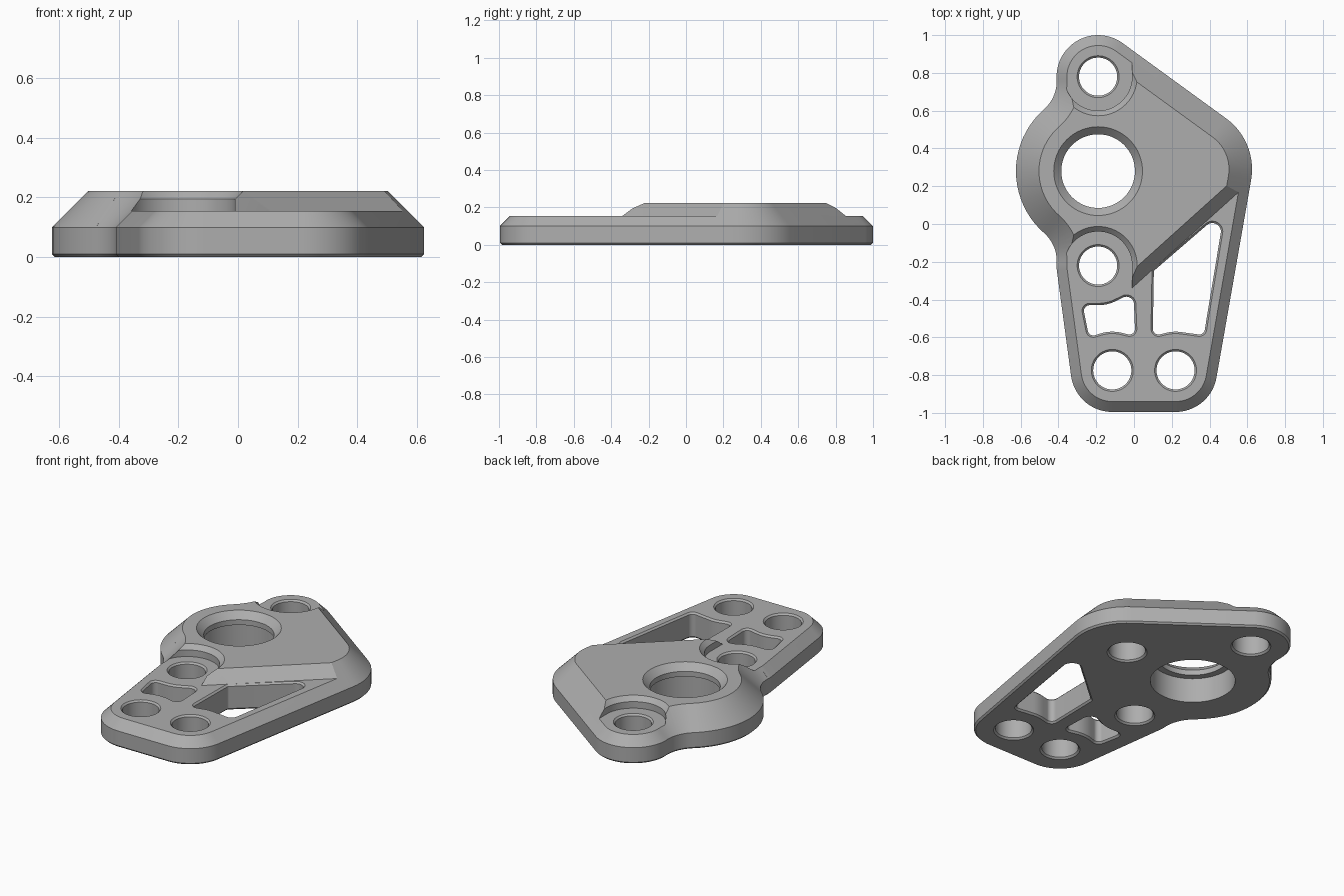
import bpy, bmesh, math
from mathutils import Vector

cube = bpy.data.objects.get("Cube")
if cube:
    bpy.data.objects.remove(cube, do_unlink=True)

STEP = math.radians(5)

metal = bpy.data.materials.new("grey_metal")
metal.use_nodes = True
grey = (0.42, 0.42, 0.42, 1)
metal.diffuse_color = grey
metal.node_tree.nodes["Principled BSDF"].inputs["Base Color"].default_value = grey


def outline(circles):
    """Belt around circles (x, y, r), counter-clockwise; negative r is a concave arc.
    Returns points with their outward normals."""
    if len(circles) == 1:
        x, y, r = circles[0]
        count = 64
        normals = [Vector((math.cos(k * math.tau / count), math.sin(k * math.tau / count)))
                   for k in range(count)]
        return [(Vector((x, y)) + r * n, n) for n in normals]
    tangents = []
    for i, (x, y, r) in enumerate(circles):
        x2, y2, r2 = circles[(i + 1) % len(circles)]
        d = Vector((x2 - x, y2 - y))
        a = max(-1, min(1, (r - r2) / d.length))
        d.normalize()
        n = a * d + math.sqrt(1 - a * a) * Vector((d.y, -d.x))
        tangents.append(math.atan2(n.y, n.x))
    points = []
    for i, (x, y, r) in enumerate(circles):
        start, end = tangents[i - 1], tangents[i]
        sweep = (end - start) % math.tau
        if r < 0:
            sweep = -((start - end) % math.tau)
        steps = max(1, math.ceil(abs(sweep) / STEP))
        for k in range(steps + 1):
            angle = start + sweep * k / steps
            n = Vector((math.cos(angle), math.sin(angle)))
            p = Vector((x, y)) + r * n
            if not points or (p - points[-1][0]).length > 1e-4:
                points.append((p, n))
    if (points[0][0] - points[-1][0]).length < 1e-4:
        points.pop()
    return points


def loft(name, circles, profile):
    """Stack the outline at each (inset, height) of the profile and cap both ends."""
    bm = bmesh.new()
    rings = []
    for inset, z in profile:
        rings.append([bm.verts.new((*(p - inset * n), z)) for p, n in outline(circles)])
    for low, high in zip(rings, rings[1:]):
        for i in range(len(low)):
            j = (i + 1) % len(low)
            bm.faces.new((low[i], low[j], high[j], high[i]))
    bm.faces.new(rings[0][::-1])
    bm.faces.new(rings[-1])
    mesh = bpy.data.meshes.new(name)
    bm.to_mesh(mesh)
    bm.free()
    mesh.materials.append(metal)
    obj = bpy.data.objects.new(name, mesh)
    bpy.context.collection.objects.link(obj)
    return obj


def cut(body, name, circles, profile):
    cutter = loft(name, circles, profile)
    cutter.hide_render = True
    mod = body.modifiers.new(name, "BOOLEAN")
    mod.operation = "DIFFERENCE"
    mod.solver = "EXACT"
    mod.object = cutter
    bpy.context.view_layer.objects.active = body
    bpy.ops.object.modifier_apply(modifier=name)
    bpy.data.objects.remove(cutter, do_unlink=True)


# Shared layout
FLOOR, TOP = 0.155, 0.222
back_boss = (-0.19, 0.78)
main_bore = (-0.19, 0.28)
front_boss = (-0.19, -0.22)
left_foot = (0.22, -0.775)
right_foot = (-0.115, -0.775)
shoulder = (0.293, 0.29)

# Body with chamfered rim
body = loft("mounting_bracket", [
    (*back_boss, 0.22), (-0.609, 0.757, -0.2), (*main_bore, 0.435),
    (-0.609, -0.197, -0.2), (*front_boss, 0.22), (*right_foot, 0.22),
    (*left_foot, 0.22), (*shoulder, 0.332),
], [(0.01, 0), (0, 0.01), (0, 0.1), (TOP - 0.1, TOP)])

# Lowered front web with a sloped wall
cut(body, "front_step", [(-1.07, -1.36, 0.05), (1.2, -2, 0.05), (1.16, 0.647, 0.05)],
    [(0, FLOOR), (-0.075, FLOOR + 0.075)])

# Lowered seats round the two bosses, open to the outside
seat = [(0.027, FLOOR), (0.027, 0.195), (-0.005, 0.227)]
cut(body, "back_seat", [(*back_boss, 0.207), (-0.19, 2, 0.207)], seat)
cut(body, "front_seat", [(*front_boss, 0.207), (-0.19, -2, 0.207)], seat)

# Bolt holes and web pockets, chamfered at both ends
through = [(-0.002, -0.002), (0.01, 0.01), (0.01, FLOOR - 0.01), (-0.002, FLOOR + 0.002)]
for i, centre in enumerate((back_boss, front_boss, left_foot, right_foot)):
    cut(body, f"bolt_hole_{i}", [(*centre, 0.111)], through)

cut(body, "small_pocket", [
    (-0.235, -0.46, 0.04), (-0.215, -0.56, 0.04), (*right_foot, -0.195),
    (-0.025, -0.555, 0.04), (-0.04, -0.425, 0.05), (*front_boss, -0.2),
], through)
cut(body, "large_pocket", [
    (0.12, -0.255, 0.025), (0.13, -0.555, 0.04), (*left_foot, -0.195),
    (0.345, -0.555, 0.04), (0.415, -0.04, 0.055),
], through)

# Main bore with a lip near the top, and a blind hole underneath
cut(body, "main_bore", [(*main_bore, 0.235)],
    [(0, -0.01), (0, 0.15), (0.04, 0.15), (0.04, 0.182), (-0.002, 0.224)])
cut(body, "blind_hole", [(*shoulder, 0.111)],
    [(-0.002, -0.002), (0.01, 0.01), (0.01, 0.14)])

# Smooth arcs, crisp edges
bpy.ops.object.select_all(action="DESELECT")
body.select_set(True)
bpy.context.view_layer.objects.active = body
bpy.ops.object.shade_smooth_by_angle(angle=math.radians(25))
